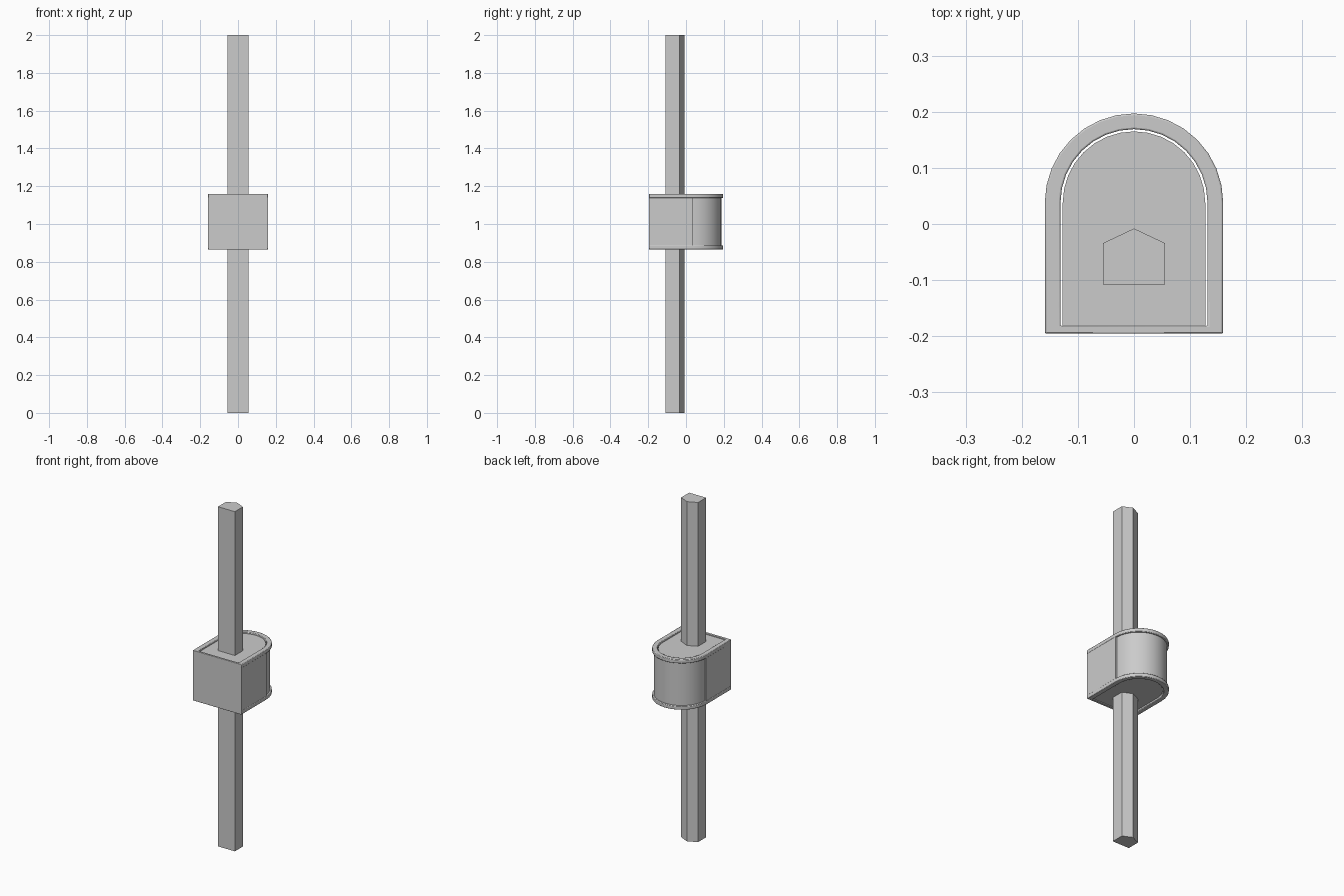
import bpy, bmesh, math

if "Cube" in bpy.data.objects:
    bpy.data.objects.remove(bpy.data.objects["Cube"])

FRONT, ARC_Y, SEG = -0.195, 0.038, 16


def arch(r, front):
    """Outline with a straight front and a round back, counter-clockwise."""
    pts = [(-r, front), (r, front)]
    for i in range(SEG + 1):
        a = math.pi * i / SEG
        pts.append((r * math.cos(a), ARC_Y + r * math.sin(a)))
    return pts


def finish(name, bm, bevel=0.0):
    bmesh.ops.recalc_face_normals(bm, faces=bm.faces)
    mesh = bpy.data.meshes.new(name)
    bm.to_mesh(mesh)
    bm.free()
    ob = bpy.data.objects.new(name, mesh)
    bpy.context.collection.objects.link(ob)
    bpy.ops.object.select_all(action='DESELECT')
    bpy.context.view_layer.objects.active = ob
    ob.select_set(True)
    bpy.ops.object.shade_smooth_by_angle(angle=math.radians(25))
    if bevel:
        mod = ob.modifiers.new("edge_rounding", 'BEVEL')
        mod.width, mod.segments = bevel, 2
        mod.limit_method, mod.angle_limit = 'ANGLE', math.radians(40)
    return ob


def prism(name, pts, z0, z1):
    bm = bmesh.new()
    low = [bm.verts.new((x, y, z0)) for x, y in pts]
    high = [bm.verts.new((x, y, z1)) for x, y in pts]
    bm.faces.new(low[::-1])
    bm.faces.new(high)
    for i in range(len(pts)):
        j = (i + 1) % len(pts)
        bm.faces.new((low[i], low[j], high[j], high[i]))
    return finish(name, bm)


def ring(name, outer, inner, z0, z1, bevel=0.0):
    bm = bmesh.new()
    loops = [[bm.verts.new((x, y, z)) for x, y in pts]
             for pts, z in ((outer, z0), (outer, z1), (inner, z1), (inner, z0))]
    n = len(outer)
    for k in range(4):
        a, b = loops[k], loops[(k + 1) % 4]
        for i in range(n):
            j = (i + 1) % n
            bm.faces.new((a[i], a[j], b[j], b[i]))
    return finish(name, bm, bevel)


# Five-sided post running the full height
prism("post", [(-0.055, -0.108), (0.055, -0.108), (0.055, -0.034),
               (0, -0.008), (-0.055, -0.034)], 0, 2)

# Housing wall, recessed behind the rims
inner = arch(0.131, -0.182)
ring("housing_wall", arch(0.150, FRONT), inner, 0.88, 1.145)

# Top and bottom rims
ring("top_rim", arch(0.159, FRONT), inner, 1.138, 1.16, 0.003)
ring("bottom_rim", arch(0.159, FRONT), inner, 0.865, 0.887, 0.003)

# Flat cheek panels standing slightly proud of the curved wall
for side, label in ((-1, "left"), (1, "right")):
    prism(label + "_cheek", [(side * 0.140, FRONT), (side * 0.158, FRONT),
                             (side * 0.158, ARC_Y), (side * 0.140, ARC_Y)], 0.872, 1.14)

# Inner core with a narrow gap to the wall, slightly below the rims
prism("core", arch(0.127, -0.182), 0.872, 1.153)
